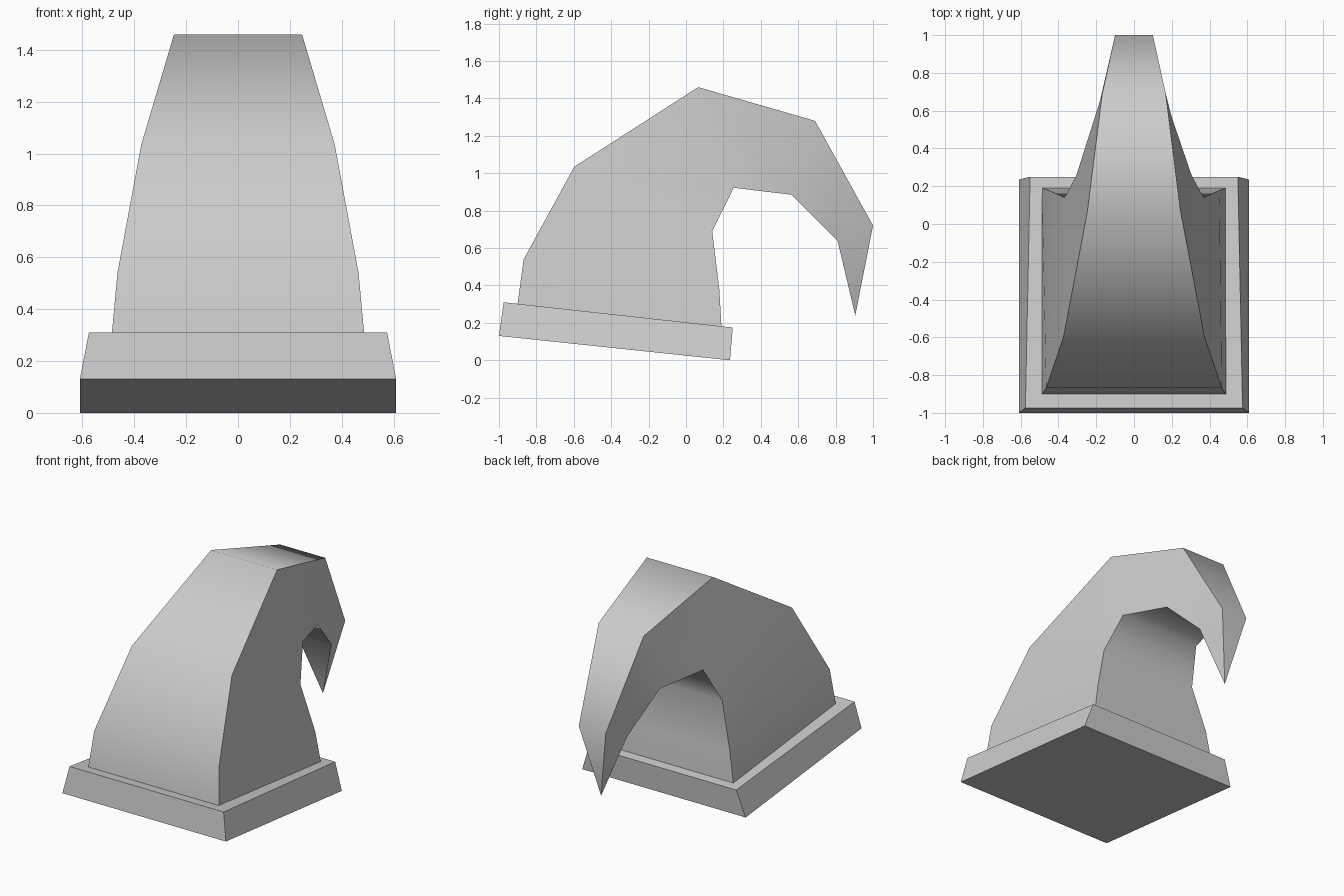
import bpy
import bmesh

cube = bpy.data.objects.get("Cube")
if cube:
    bpy.data.objects.remove(cube, do_unlink=True)

# One plain light grey for everything
grey = bpy.data.materials.new("light_grey")
grey.use_nodes = True
grey.diffuse_color = (0.6, 0.6, 0.6, 1)
grey.node_tree.nodes["Principled BSDF"].inputs["Base Color"].default_value = (0.6, 0.6, 0.6, 1)


def loft(name, rings, tip=None, smooth=False):
    """Skin four-sided rings; each ring is two mirrored (half width, y, z) points."""
    bm = bmesh.new()
    loops = []
    for (wa, ya, za), (wb, yb, zb) in rings:
        corners = [(-wa, ya, za), (wa, ya, za), (wb, yb, zb), (-wb, yb, zb)]
        loops.append([bm.verts.new(c) for c in corners])
    bm.faces.new(loops[0][::-1])
    for low, high in zip(loops, loops[1:]):
        for i in range(4):
            j = (i + 1) % 4
            bm.faces.new((low[i], low[j], high[j], high[i]))
    if tip:
        point = bm.verts.new(tip)
        for i in range(4):
            bm.faces.new((loops[-1][i], loops[-1][(i + 1) % 4], point))
    else:
        bm.faces.new(loops[-1])
    bmesh.ops.recalc_face_normals(bm, faces=bm.faces)
    if smooth:
        # Smooth along the curve, with the four lengthwise corners kept sharp
        for face in bm.faces:
            face.smooth = True
        cross = {frozenset((l[i], l[(i + 1) % 4])) for l in loops[1:] for i in range(4)}
        for edge in bm.edges:
            edge.smooth = frozenset(edge.verts) in cross
    mesh = bpy.data.meshes.new(name)
    bm.to_mesh(mesh)
    bm.free()
    mesh.materials.append(grey)
    obj = bpy.data.objects.new(name, mesh)
    bpy.context.collection.objects.link(obj)
    return obj


# Tilted base plate with tapered sides
loft("base_plate", [
    ((0.61, -1.0, 0.13), (0.61, 0.235, 0.0)),
    ((0.575, -0.975, 0.31), (0.55, 0.25, 0.175)),
])

# Curved horn: outer point, then inner point, of every ring
loft("curved_horn", [
    ((0.488, -0.902, 0.29), (0.487, 0.19, 0.17)),
    ((0.465, -0.868, 0.54), (0.452, 0.178, 0.38)),
    ((0.373, -0.597, 1.035), (0.368, 0.14, 0.69)),
    ((0.247, 0.065, 1.46), (0.306, 0.255, 0.922)),
    ((0.168, 0.69, 1.28), (0.2, 0.565, 0.885)),
    ((0.1, 1.0, 0.72), (0.13, 0.81, 0.64)),
], tip=(0, 0.905, 0.24), smooth=True)
